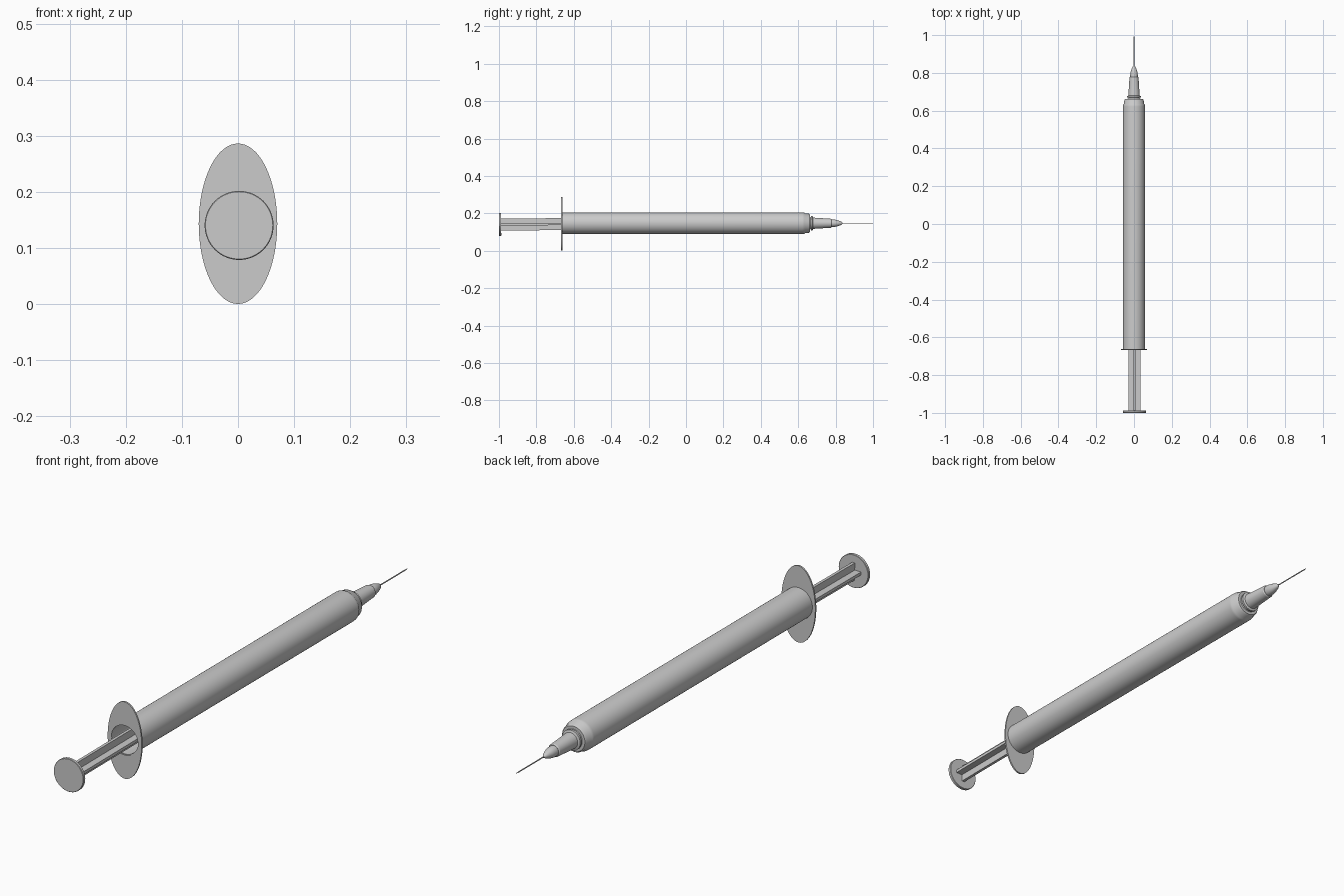
import bpy, bmesh
from math import cos, sin, pi, radians

if "Cube" in bpy.data.objects:
    bpy.data.objects.remove(bpy.data.objects["Cube"])

AXIS_Z = 0.147
SEG = 64


def finish(bm, name, loc, tilt=0.0):
    bmesh.ops.recalc_face_normals(bm, faces=bm.faces)
    me = bpy.data.meshes.new(name)
    bm.to_mesh(me)
    bm.free()
    ob = bpy.data.objects.new(name, me)
    bpy.context.collection.objects.link(ob)
    ob.location = loc
    ob.rotation_euler = (tilt, 0, 0)
    bpy.context.view_layer.objects.active = ob
    bpy.ops.object.select_all(action='DESELECT')
    ob.select_set(True)
    bpy.ops.object.shade_smooth_by_angle(angle=radians(30))
    return ob


def rings(name, profile, loc=(0, 0, AXIS_Z), closed=False, tilt=0.0, seg=SEG):
    """Skin rings (rx, rz, y) around the y axis; cap the ends unless closed."""
    bm = bmesh.new()
    loops = [[bm.verts.new((rx * cos(2 * pi * i / seg), y, rz * sin(2 * pi * i / seg)))
              for i in range(seg)] for rx, rz, y in profile]
    pairs = list(zip(loops, loops[1:])) + ([(loops[-1], loops[0])] if closed else [])
    for a, b in pairs:
        for i in range(seg):
            j = (i + 1) % seg
            bm.faces.new((a[i], a[j], b[j], b[i]))
    if not closed:
        bm.faces.new(loops[0])
        bm.faces.new(loops[-1])
    return finish(bm, name, loc, tilt)


def lathe(name, profile, **kw):
    return rings(name, [(r, r, y) for r, y in profile], **kw)


# Hollow barrel with stepped shoulder, inner wall ends in a closed floor
lathe("barrel", [(0.05, 0.60), (0.055, 0.59), (0.055, -0.665), (0.058, -0.665),
                 (0.058, 0.622), (0.057, 0.632), (0.053, 0.638), (0.051, 0.656),
                 (0.047, 0.662), (0.036, 0.662), (0.030, 0.668)])

# Oval finger flange with a round opening
rings("finger_flange", [(0.07, 0.143, -0.667), (0.07, 0.143, -0.661),
                        (0.055, 0.055, -0.661), (0.055, 0.055, -0.667)],
      loc=(0, 0, 0.1435), closed=True)

# Needle hub: rim, tapered body, pointed collar
lathe("needle_hub", [(0.030, 0.655), (0.030, 0.669), (0.038, 0.669), (0.038, 0.677),
                     (0.030, 0.680), (0.024, 0.775), (0.021, 0.779)])
lathe("needle_collar", [(0.020, 0.775), (0.020, 0.792), (0.017, 0.808), (0.011, 0.825),
                        (0.006, 0.834), (0.002, 0.838)], seg=32)
lathe("needle", [(0.0022, 0.82), (0.0022, 0.985), (0.0004, 1.0)], seg=12)

# Plunger, tilted slightly inside the barrel
P = dict(loc=(0.002, -1.0, 0.1405), tilt=0.005)
lathe("thumb_rest", [(0.060, 0.0), (0.0615, 0.0015), (0.0615, 0.0105), (0.060, 0.012)], **P)
lathe("piston", [(0.053, 1.28), (0.053, 1.34), (0.010, 1.36)], **P)

bm = bmesh.new()
T, W = 0.0055, 0.032
section = [(T, T), (T, W), (-T, W), (-T, T), (-W, T), (-W, -T),
           (-T, -T), (-T, -W), (T, -W), (T, -T), (W, -T), (W, T)]
face = bm.faces.new([bm.verts.new((x, 0.01, z)) for x, z in section])
ext = bmesh.ops.extrude_face_region(bm, geom=[face], use_keep_orig=True)
bmesh.ops.translate(bm, vec=(0, 1.27, 0),
                    verts=[g for g in ext["geom"] if isinstance(g, bmesh.types.BMVert)])
finish(bm, "plunger_rod", **P)
